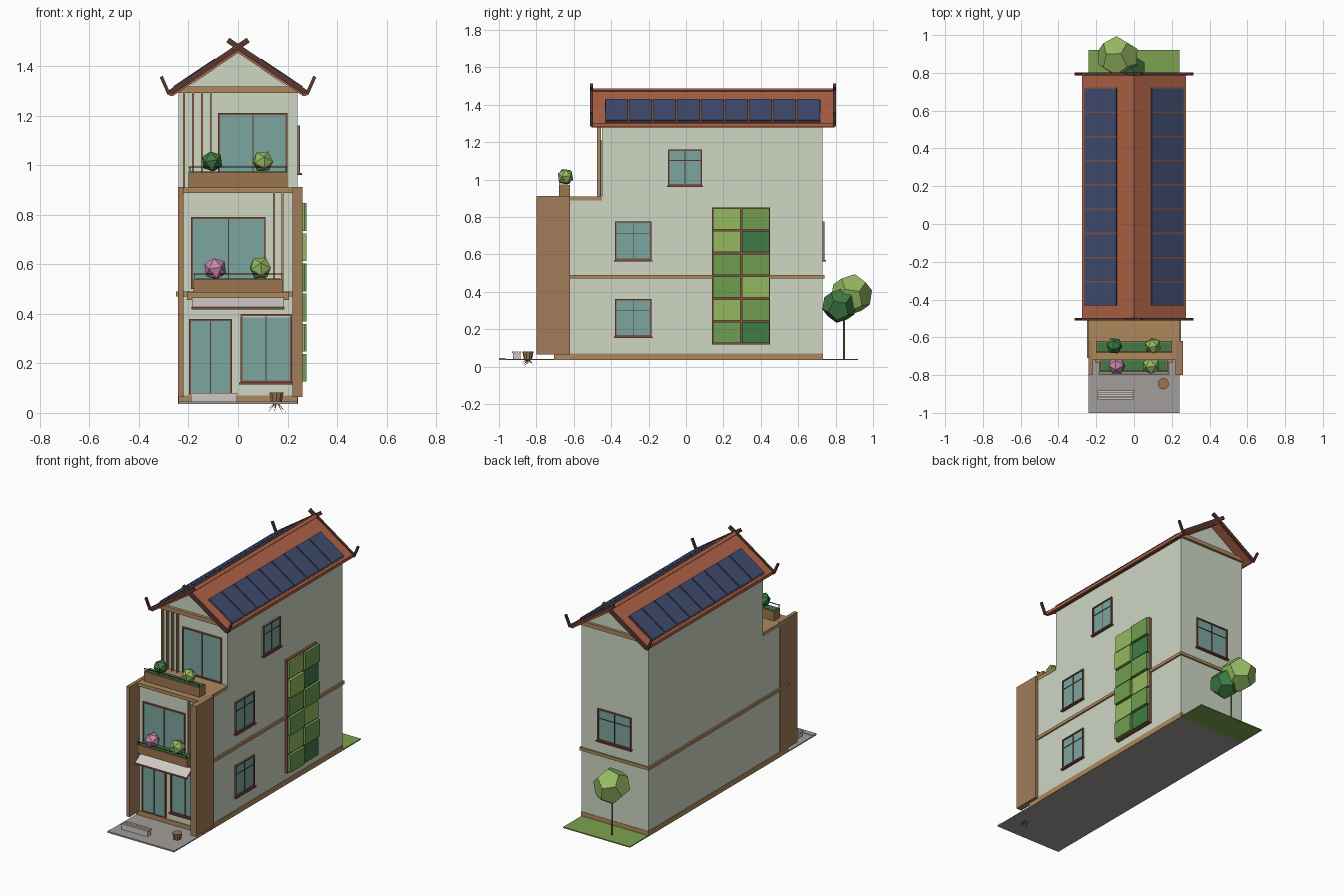
import bpy, bmesh, math
from mathutils import Vector

if "Cube" in bpy.data.objects:
    bpy.data.objects.remove(bpy.data.objects["Cube"])

mats = {}
COL = dict(wall=(.62, .68, .55), brown=(.42, .25, .11), glass=(.2, .38, .35), frame=(.22, .08, .05),
           roof=(.42, .12, .06), dark=(.1, .04, .03), panel=(.05, .07, .16), pave=(.36, .34, .32),
           grass=(.2, .36, .08), light=(.3, .48, .12), mid=(.16, .34, .08), deep=(.05, .2, .06),
           pink=(.58, .25, .42), board=(.62, .58, .55), fin=(.36, .2, .1), planter=(.33, .18, .08))


def finish(name, bm, col):
    bmesh.ops.recalc_face_normals(bm, faces=bm.faces[:])
    me = bpy.data.meshes.new(name)
    bm.to_mesh(me)
    bm.free()
    if col not in mats:
        mats[col] = bpy.data.materials.new(col)
        mats[col].diffuse_color = (*COL[col], 1)
    me.materials.append(mats[col])
    ob = bpy.data.objects.new(name, me)
    bpy.context.collection.objects.link(ob)
    return ob


def prism(name, pts, y0, y1, col):
    """Extrude an xz outline along y."""
    bm = bmesh.new()
    a = [bm.verts.new((x, y0, z)) for x, z in pts]
    b = [bm.verts.new((x, y1, z)) for x, z in pts]
    bm.faces.new(a)
    bm.faces.new(b[::-1])
    n = len(pts)
    for i in range(n):
        bm.faces.new((a[i], b[i], b[(i + 1) % n], a[(i + 1) % n]))
    return finish(name, bm, col)


def box(name, x0, x1, y0, y1, z0, z1, col):
    return prism(name, [(x0, z0), (x1, z0), (x1, z1), (x0, z1)], y0, y1, col)


def strip(name, p, q, t, y0, y1, col):
    """Sloping board whose top edge runs p to q, thickness t downward."""
    d = (Vector(q) - Vector(p)).normalized()
    n = Vector((d.y, -d.x)) * t
    if n.y > 0:
        n = -n
    return prism(name, [p, q, Vector(q) + n, Vector(p) + n], y0, y1, col)


def cone(name, loc, r0, r1, z0, z1, seg, col):
    bm = bmesh.new()
    bmesh.ops.create_cone(bm, cap_ends=True, segments=seg, radius1=r0, radius2=r1, depth=z1 - z0)
    bmesh.ops.translate(bm, vec=(loc[0], loc[1], (z0 + z1) / 2), verts=bm.verts[:])
    return finish(name, bm, col)


def bush(name, loc, r, col):
    bm = bmesh.new()
    bmesh.ops.create_icosphere(bm, subdivisions=1, radius=r)
    ob = finish(name, bm, col)
    ob.location, ob.rotation_euler = loc, (.4, .3, loc[0] * 9)


def crown(name, loc, r, col):
    """Dodecahedron foliage ball."""
    bm = bmesh.new()
    g, s = (1 + 5 ** .5) / 2, (-1, 1)
    pts = [(a, b, c) for a in s for b in s for c in s]
    for a in s:
        for b in s:
            pts += [(0, a / g, b * g), (a / g, b * g, 0), (a * g, 0, b / g)]
    for p in pts:
        bm.verts.new(Vector(p) * r / 3 ** .5)
    bmesh.ops.convex_hull(bm, input=bm.verts[:])
    bmesh.ops.dissolve_limit(bm, angle_limit=.02, verts=bm.verts[:], edges=bm.edges[:])
    ob = finish(name, bm, col)
    ob.location, ob.rotation_euler = loc, (.3, .2, .5)


def window(name, axis, pos, out, u0, u1, z0, z1, bar=True, sill=True):
    """Glazed opening on a wall; u runs along the wall, out is the outward sign."""
    def part(n, a, b, d, c, e, col):
        lo, hi = sorted((pos - out * .01, pos + out * d))
        if axis == 'x':
            box(name + n, lo, hi, a, b, c, e, col)
        else:
            box(name + n, a, b, lo, hi, c, e, col)
    f, m = .008, (u0 + u1) / 2
    part("_glass", u0, u1, .005, z0, z1, 'glass')
    for n, a, b, c, e in (("_left", u0, u0 + f, z0, z1), ("_right", u1 - f, u1, z0, z1),
                          ("_top", u0, u1, z1 - f, z1), ("_bottom", u0, u1, z0, z0 + f)):
        part(n, a, b, .011, c, e, 'frame')
    part("_mullion", m - .002, m + .002, .008, z0, z1, 'dark')
    if bar:
        zm = z0 + (z1 - z0) * .7
        part("_bar", u0, u1, .008, zm - .002, zm + .002, 'dark')
    if sill:
        part("_sill", u0 - .006, u1 + .006, .018, z0 - .008, z0, 'frame')


# ground
box("paving", -.24, .24, -1, .73, .035, .042, 'pave')
box("kerb", -.24, .24, -1, -.965, .035, .045, 'pave')
box("lawn", -.24, .24, .73, .92, .035, .042, 'grass')

# walls
box("plinth", -.242, .242, -.62, .732, .036, .07, 'brown')
box("front_plinth", -.24, .24, -.705, -.62, .036, .07, 'brown')
box("lower_walls", -.24, .24, -.62, .73, .05, .9, 'wall')
box("lower_front", -.22, .22, -.7, -.62, .05, .9, 'wall')
prism("upper_walls", [(-.24, .9), (.24, .9), (.24, 1.29), (0, 1.455), (-.24, 1.29)], -.45, .73, 'wall')
box("floor_band", -.25, .25, -.62, .74, .47, .49, 'brown')
box("front_band", -.25, .22, -.71, -.62, .47, .49, 'brown')
box("terrace_slab", -.242, .242, -.72, -.45, .888, .91, 'brown')
for s, x0, x1 in (("left", -.242, -.22), ("right", .22, .26)):
    box(s + "_fin", x0, x1, -.8, -.62, .065, .912, 'fin')
for s, y in (("front", -.47), ("back", .725)):
    box(s + "_gable_beam", -.24, .24, y, y + .022, 1.292, 1.318, 'brown')

# roof, bargeboards with upturned ends, solar panels
for s, n in ((-1, "left"), (1, "right")):
    strip(n + "_roof", (0, 1.48), (s * .275, 1.297), .022, -.505, .795, 'roof')
    box(n + "_eave", s * .27 - .006, s * .27 + .006, -.505, .795, 1.28, 1.3, 'roof')
    strip(n + "_ridge_cap", (0, 1.487), (s * .018, 1.475), .01, -.5, .79, 'roof')
    for e, y in (("front", -.512), ("back", .787)):
        strip(f"{n}_{e}_bargeboard", (-s * .035, 1.514), (s * .278, 1.303), .022, y, y + .014, 'dark')
        strip(f"{n}_{e}_horn", (s * .272, 1.288), (s * .304, 1.36), .013, y, y + .014, 'dark')
    strip(n + "_panel_rail", (s * .092, 1.425), (s * .264, 1.309), .006, -.432, .722, 'frame')
    for i in range(9):
        y = -.435 + i * .1283
        strip(f"{n}_solar_panel_{i}", (s * .095, 1.43), (s * .262, 1.318), .012, y + .004, y + .124, 'panel')

# windows and door
window("side_window_low", 'x', .24, 1, -.38, -.185, .16, .362)
window("side_window_mid", 'x', .24, 1, -.38, -.185, .57, .775)
window("side_window_top", 'x', .24, 1, -.095, .085, .968, 1.16)
window("back_window", 'y', .73, 1, -.12, .12, .57, .775)
window("front_door", 'y', -.7, -1, -.197, -.025, .072, .378, False, False)
window("shop_window", 'y', -.7, -1, .01, .218, .122, .4, False)
window("balcony_window", 'y', -.7, -1, -.19, .112, .5, .79, False, False)
window("terrace_window", 'y', -.45, -1, -.08, .2, .915, 1.21, False, False)

# timber slats
for i in range(4):
    x = -.218 + i * .036
    box(f"upper_slat_{i}", x - .004, x + .004, -.475, -.455, .91, 1.292, 'brown')
for i, x in enumerate((.145, .18)):
    box(f"lower_slat_{i}", x - .004, x + .004, -.72, -.702, .49, .888, 'brown')

# planters with railings and shrubs
for n, w, y0, y1, z0, z1 in (("terrace", .2, -.68, -.62, .91, .972), ("balcony", .18, -.78, -.715, .485, .54)):
    box(n + "_planter", -w, w, y0, y1, z0, z1, 'planter')
    box(n + "_soil", -w + .008, w - .008, y0 + .008, y1 - .008, z1 - .01, z1 + .003, 'deep')
    box(n + "_rail", -w, w, y0, y0 + .004, z1 + .018, z1 + .022, 'dark')
    for s in (-1, 1):
        box(n + "_rail_post", s * w * .97 - .002, s * w * .97 + .002, y0, y0 + .004, z1, z1 + .02, 'dark')
bush("terrace_shrub_left", (-.105, -.645, 1.015), .045, 'deep')
bush("terrace_shrub_right", (.1, -.645, 1.015), .045, 'light')
bush("flower_shrub", (-.092, -.75, .582), .048, 'pink')
bush("balcony_shrub", (.09, -.75, .585), .048, 'light')

# canopy over the door
box("canopy_beam", -.205, .205, -.735, -.7, .455, .488, 'brown')
bm = bmesh.new()
bmesh.ops.create_cube(bm, size=1)
canopy = finish("canopy", bm, 'board')
canopy.scale, canopy.location = (.37, .09, .01), (0, -.753, .448)
canopy.rotation_euler = (math.radians(33), 0, 0)
box("canopy_edge", -.188, .188, -.796, -.788, .417, .427, 'frame')
box("lintel", -.22, .22, -.706, -.7, .385, .4, 'board')

# living green wall
rows = ["light mid", "light deep", "mid mid", "mid light", "light mid", "mid deep"]
box("green_wall_frame", .24, .258, .14, .45, .118, .852, 'frame')
for r, row in enumerate(rows):
    for c, col in enumerate(row.split()):
        y, z = .145 + c * .155, .85 - (r + 1) * .1217
        box(f"green_panel_{r}_{c}", .25, .268 + .008 * ((r + c) % 2), y, y + .147, z + .006, z + .118, col)

# bench
box("bench_body", -.19, -.005, -.925, -.885, .04, .072, 'board')
for i in range(3):
    y = -.93 + i * .018
    box(f"bench_slat_{i}", -.193, -.002, y, y + .013, .072, .08, 'board')

# pot with roots pointing down
cone("pot", (.155, -.845), .022, .03, .04, .082, 10, 'planter')
for i in range(7):
    bm = bmesh.new()
    a = math.tau * i / 7
    c = Vector((.155, -.845, .045))
    tip = c + Vector((math.cos(a) * .04, math.sin(a) * .035, -.045 + .015 * (i % 2)))
    ring = [bm.verts.new(c + Vector((math.cos(k) * .004, math.sin(k) * .004, 0))) for k in (0, 2.1, 4.2)]
    v = bm.verts.new(tip)
    bm.faces.new(ring)
    for k in range(3):
        bm.faces.new((ring[k], ring[(k + 1) % 3], v))
    finish(f"pot_sprig_{i}", bm, 'planter')

# garden tree
cone("tree_trunk", (-.06, .845), .006, .004, .04, .3, 6, 'planter')
crown("tree_crown_light", (-.085, .885, .385), .112, 'light')
crown("tree_crown_dark", (-.03, .82, .325), .093, 'deep')

for m in bpy.data.materials:
    if m.users and not m.is_grease_pencil:
        m.use_nodes = True
        m.node_tree.nodes["Principled BSDF"].inputs["Base Color"].default_value = m.diffuse_color
